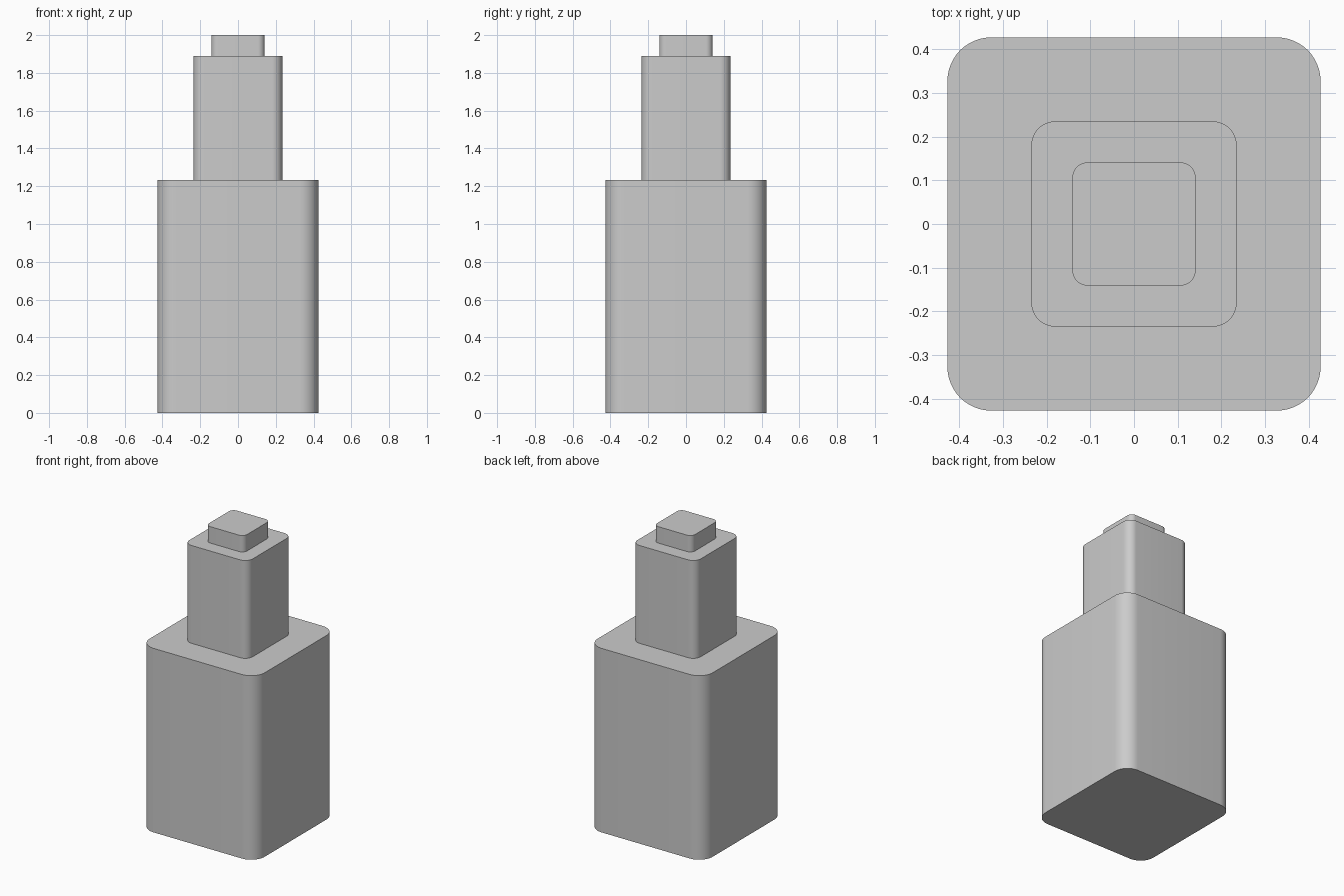
import bpy
import math

if "Cube" in bpy.data.objects:
    bpy.data.objects.remove(bpy.data.objects["Cube"])


def rounded_block(name, half, radius, z0, z1, segments=12):
    """Upright square block with rounded vertical corners."""
    inner = half - radius
    outline = []
    for corner in range(4):
        mid = math.radians(45 + 90 * corner)
        cx = math.copysign(inner, math.cos(mid))
        cy = math.copysign(inner, math.sin(mid))
        for i in range(segments + 1):
            a = math.radians(90 * corner + 90 * i / segments)
            outline.append((cx + radius * math.cos(a), cy + radius * math.sin(a)))
    n = len(outline)
    verts = [(x, y, z) for z in (z0, z1) for x, y in outline]
    faces = [(i, (i + 1) % n, n + (i + 1) % n, n + i) for i in range(n)]
    faces += [tuple(reversed(range(n))), tuple(range(n, 2 * n))]
    mesh = bpy.data.meshes.new(name)
    mesh.from_pydata(verts, [], faces)
    obj = bpy.data.objects.new(name, mesh)
    bpy.context.collection.objects.link(obj)
    bpy.ops.object.select_all(action='DESELECT')
    obj.select_set(True)
    bpy.context.view_layer.objects.active = obj
    bpy.ops.object.shade_smooth_by_angle(angle=math.radians(30))
    return obj


# Three stacked tiers: wide base, narrower middle, small top
rounded_block("bottle_body", 0.427, 0.10, 0.0, 1.234)
rounded_block("bottle_collar", 0.235, 0.055, 1.234, 1.89)
rounded_block("bottle_top", 0.141, 0.035, 1.89, 2.0)
